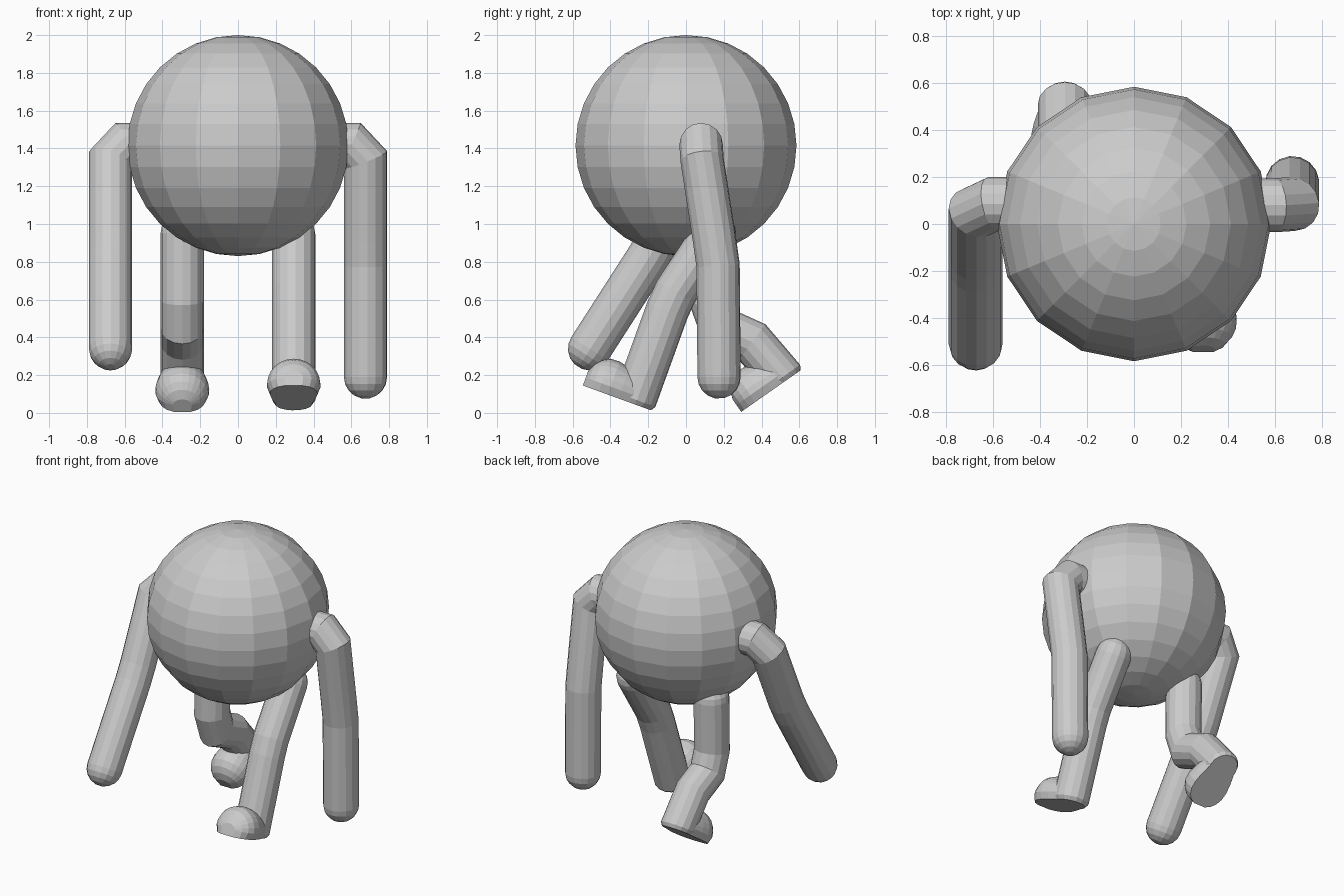
import bpy, bmesh, math
from mathutils import Vector

if "Cube" in bpy.data.objects:
    bpy.data.objects.remove(bpy.data.objects["Cube"])

R = 0.115          # limb radius
SIDES = 16

grey = bpy.data.materials.new("plain_grey")
grey.diffuse_color = (0.6, 0.6, 0.6, 1)
grey.use_nodes = True
grey.node_tree.nodes["Principled BSDF"].inputs["Base Color"].default_value = grey.diffuse_color


def finish(bm, name):
    bmesh.ops.recalc_face_normals(bm, faces=bm.faces)
    me = bpy.data.meshes.new(name)
    bm.to_mesh(me)
    bm.free()
    me.materials.append(grey)
    ob = bpy.data.objects.new(name, me)
    bpy.context.collection.objects.link(ob)
    return ob


def loft(name, rings):
    """Skin a list of equal-length point rings and cap both ends."""
    bm = bmesh.new()
    vr = [[bm.verts.new(p) for p in ring] for ring in rings]
    n = len(vr[0])
    for a, b in zip(vr, vr[1:]):
        for i in range(n):
            j = (i + 1) % n
            bm.faces.new((a[i], a[j], b[j], b[i]))
    bm.faces.new(vr[0])
    bm.faces.new(vr[-1])
    return finish(bm, name)


def limb(name, path, sole=None):
    """Mitred tube; a round tip at the end, or a flat end on the sole plane."""
    pts = [Vector(p) for p in path]
    dirs = [(b - a).normalized() for a, b in zip(pts, pts[1:])]
    d = dirs[0]
    s = d.orthogonal().normalized()
    t = d.cross(s)
    base = [(s * math.cos(k) + t * math.sin(k)) * R
            for k in (2 * math.pi * i / SIDES for i in range(SIDES))]
    caps = [math.radians(a) for a in (78, 58, 38, 19)]
    # round start
    rings = [[pts[0] - d * R * math.sin(a) + o * math.cos(a) for o in base] for a in caps]
    ring = [pts[0] + o for o in base]
    rings.append(ring)
    # slide each ring along its segment onto the mitre plane
    for i in range(1, len(pts)):
        d = dirs[i - 1]
        last = i == len(pts) - 1
        n = (sole if sole else d) if last else (d + dirs[i]).normalized()
        n = Vector(n)
        ring = [p + d * ((pts[i] - p).dot(n) / d.dot(n)) for p in ring]
        if last and sole:
            rings.append([p - d * 0.025 for p in ring])
            rings.append([pts[i] + (p - pts[i]) * 0.86 for p in ring])
        else:
            rings.append(ring)
    if not sole:
        c = pts[-1]
        for a in reversed(caps):
            rings.append([c + d * R * math.sin(a) + (p - c) * math.cos(a) for p in ring])
    return loft(name, rings)


def foot(name, x, heel, angle):
    """Domed toe with a flat sole, running from the heel along an angle in the side plane."""
    u = Vector((0, math.cos(angle), math.sin(angle)))
    v = Vector((0, math.sin(angle), -math.cos(angle)))
    origin = Vector((x, heel[0], heel[1]))
    stations = [(0.06, .085, .12), (0.14, .115, .155), (0.20, .132, .172), (0.26, .143, .186),
                (0.31, .14, .184), (0.35, .122, .162), (0.38, .094, .128), (0.40, .05, .08)]
    rings = []
    for du, w, h in stations:
        prof = [(-w * .88, 0), (w * .88, 0)]
        prof += [(w * math.cos(k), .045 + (h - .045) * math.sin(k))
                 for k in (math.pi * i / 12 for i in range(13))]
        rings.append([origin + u * du + v * b + Vector((a, 0, 0)) for a, b in prof])
    return loft(name, rings)


# Round body
bm = bmesh.new()
bmesh.ops.create_uvsphere(bm, u_segments=16, v_segments=16, radius=0.585)
bmesh.ops.translate(bm, verts=bm.verts, vec=(0, 0, 1.415))
finish(bm, "body")

# Arms: shoulder, bevelled bend, elbow, hand
limb("right_arm", [(.45, .08, 1.42), (.60, .08, 1.42), (.675, .085, 1.34),
                   (.675, .15, .92), (.675, .17, .78), (.675, .175, .19)])
limb("left_arm", [(-.45, .085, 1.42), (-.60, .085, 1.42), (-.675, .05, 1.34),
                  (-.675, -.14, .93), (-.675, -.195, .83), (-.675, -.51, .34)])

# Legs and feet: hip, knee, heel; soles tilt with each step
for side, x, heel, deg, path in (
        ("right", .295, (-.17, .008), 160, [(.15, .95), (-.055, .64), (-.10, .54)]),
        ("left", -.295, (.62, .235), 215, [(.14, .95), (.135, .59), (.185, .45), (.35, .375)])):
    ang = math.radians(deg)
    end = (heel[0] + .115 * math.cos(ang), heel[1] + .115 * math.sin(ang))
    down = (0, -math.sin(ang), math.cos(ang))
    limb(side + "_leg", [(x, y, z) for y, z in path + [end]], down)
    foot(side + "_foot", x, heel, ang)
